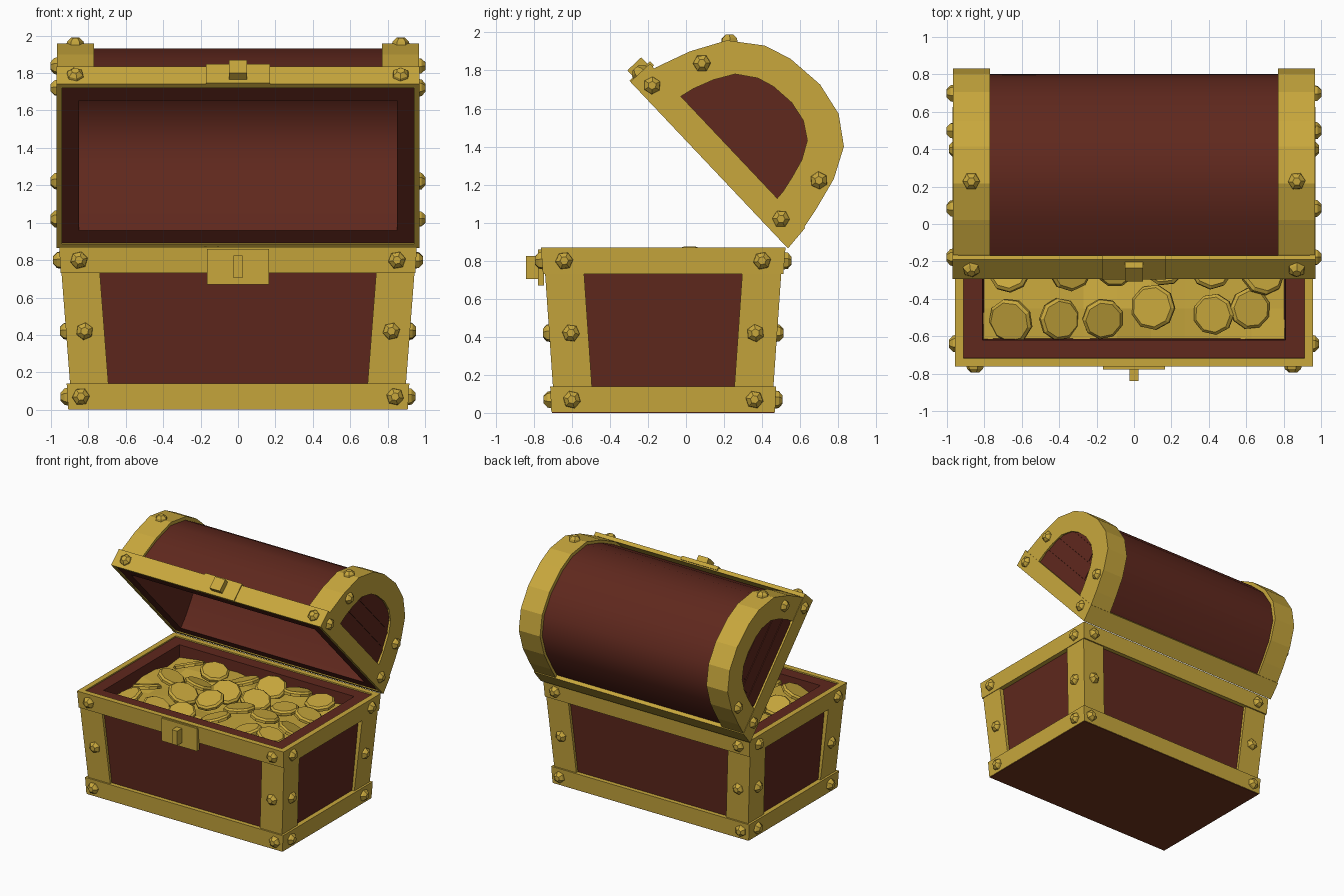
import bpy, bmesh, math, random
from mathutils import Matrix, Vector

if "Cube" in bpy.data.objects:
    bpy.data.objects.remove(bpy.data.objects["Cube"])

random.seed(4)


def material(name, rgb):
    m = bpy.data.materials.new(name)
    m.diffuse_color = (*rgb, 1)
    m.use_nodes = True
    m.node_tree.nodes["Principled BSDF"].inputs["Base Color"].default_value = m.diffuse_color
    return m


GOLD = material("gold", (0.58, 0.39, 0.046))
WOOD = material("red wood", (0.115, 0.021, 0.0125))
BROWN = material("brown wood", (0.16, 0.035, 0.012))

BASE = Matrix.Translation((0, -0.12, 0))
LID = Matrix.Translation((0, 0.125, 1.299)) @ Matrix.Rotation(-math.radians(46.6), 4, 'X')


def build(name, parts, mat, M=Matrix(), smooth=False):
    """Make one object from a list of (verts, faces) parts."""
    bm = bmesh.new()
    for verts, faces in parts:
        vs = [bm.verts.new(M @ Vector(v)) for v in verts]
        for f in faces:
            bm.faces.new([vs[i] for i in f])
    bmesh.ops.remove_doubles(bm, verts=bm.verts, dist=1e-4)
    bmesh.ops.recalc_face_normals(bm, faces=bm.faces)
    me = bpy.data.meshes.new(name)
    bm.to_mesh(me)
    bm.free()
    me.materials.append(mat)
    ob = bpy.data.objects.new(name, me)
    bpy.context.collection.objects.link(ob)
    if smooth:
        bpy.ops.object.select_all(action='DESELECT')
        ob.select_set(True)
        bpy.context.view_layer.objects.active = ob
        bpy.ops.object.shade_smooth_by_angle(angle=math.radians(35))
    return ob


def loft(loops, caps=False, closed=True, cyclic=False):
    """Skin loops of equal length; closed joins each loop, cyclic joins last to first."""
    n, m = len(loops[0]), len(loops)
    verts = [p for l in loops for p in l]
    faces = []
    for j in range(m if cyclic else m - 1):
        a, b = j * n, (j + 1) % m * n
        for i in range(n if closed else n - 1):
            k = (i + 1) % n
            faces.append((a + i, a + k, b + k, b + i))
    if caps:
        faces += [tuple(range(n)), tuple(range((m - 1) * n, m * n))]
    return verts, faces


def rect(hx, hy, z):
    return [(-hx, -hy, z), (hx, -hy, z), (hx, hy, z), (-hx, hy, z)]


def frame(z0, z1, b, t, w):
    """Rectangular band, half sizes b at the bottom and t at the top, wall w."""
    return loft([rect(*b, z0), rect(*t, z1), rect(t[0] - w, t[1] - w, z1),
                 rect(b[0] - w, b[1] - w, z0)], cyclic=True)


def box(c, s):
    def r(z):
        return [(c[0] + x, c[1] + y, z) for x, y, _ in rect(s[0] / 2, s[1] / 2, 0)]
    return loft([r(c[2] - s[2] / 2), r(c[2] + s[2] / 2)], caps=True)


def disc(c, normal, r0, r1, h, n, spin=0.0):
    """Tapered n-sided disc standing on point c along the normal."""
    q = Vector(normal).to_track_quat('Z', 'Y')

    def ring(r, z):
        return [Vector(c) + q @ Vector((r * math.cos(spin + i * math.tau / n),
                                        r * math.sin(spin + i * math.tau / n), z)) for i in range(n)]
    return loft([ring(r0, 0), ring((r0 + r1) / 2 + 0.008, h * 0.6), ring(r1, h)], caps=True)


def rivet(c, normal):
    c = Vector(c) - Vector(normal).normalized() * 0.015
    return disc(c, normal, 0.05, 0.022, 0.05, 6, random.random())


# ---- Base: hollow wooden body with flat brown bottom
build("base_body", [loft([rect(.87, .55, .008), rect(.915, .605, .86),
                          rect(.81, .5, .86), rect(.80, .49, .72)], caps=True)], WOOD, BASE)
build("base_bottom", [loft([rect(.905, .585, 0), rect(.905, .585, .006)], caps=True)], BROWN, BASE)
build("bottom_band", [frame(.004, .14, (.908, .588), (.916, .594), .06)], GOLD, BASE)
build("top_band", [frame(.73, .87, (.948, .632), (.956, .643), .045)], GOLD, BASE)

# ---- L-shaped corner posts
posts = []
for sx in (-1, 1):
    for sy in (-1, 1):
        def ell(X, Y, z, w=.205, t=.05):
            pts = [(X, Y), (X - w, Y), (X - w, Y - t), (X - t, Y - t), (X - t, Y - w), (X, Y - w)]
            return [(sx * x, sy * y, z) for x, y in pts]
        posts.append(loft([ell(.895, .577, .1), ell(.945, .622, .75)], caps=True))
build("corner_posts", posts, GOLD, BASE)

# ---- Rivets on all base faces
rivets = []
for sx in (-1, 1):
    for sy in (-1, 1):
        for x, y, hx, hy, z in ((.85, .52, .953, .64, .80), (.82, .485, .918, .598, .42),
                                (.84, .48, .913, .593, .07)):
            rivets += [rivet((sx * x, sy * hy, z), (0, sy, 0)),
                       rivet((sx * hx, sy * y, z), (sx, 0, 0))]
build("base_rivets", rivets, GOLD, BASE)

# ---- Clasp on the base
build("lock_plate", [box((0, -.762, .765), (.33, .03, .19))], GOLD)
build("lock_staple", [box((0, -.805, .765), (.05, .07, .12))], GOLD)

# ---- Treasure: uneven gold bed and loose coins
nx, ny = 9, 6
bed = [[(-.808 + 1.616 * i / nx, -.497 + .994 * j / ny, .755 + random.uniform(-.015, .03))
        for i in range(nx + 1)] for j in range(ny + 1)]
build("gold_bed", [loft(bed, closed=False)], GOLD, BASE)
coins = []
for j in range(4):
    for i in range(6):
        x = -.64 + i * .256 + random.uniform(-.045, .045)
        y = -.36 + j * .24 + random.uniform(-.035, .035)
        tilt = (random.uniform(-.42, .42), random.uniform(-.42, .42), 1)
        r = random.uniform(.11, .125)
        coins.append(disc((x, y, .775 + random.uniform(0, .035)), tilt, r, r - .015, .035, 9, i + j))
build("coins", coins, GOLD, BASE)

# ---- Lid: arch profile shared by shell and bands
ARCH = [(.595, 0), (.585, .1), (.55, .25), (.499, .425), (.411, .582), (.267, .68), (.088, .715),
        (-.117, .695), (-.259, .645), (-.417, .519), (-.509, .337), (-.571, .148), (-.6, 0)]


def arch(x, sy=1.0, sz=1.0, dz=0.0):
    return [(x, y * sy, z * sz + dz) for y, z in ARCH]


build("lid_shell", [loft([arch(-.95, .96, .945, .008), arch(.95, .96, .945, .008)], True, False),
                    loft([arch(-.85, .8, .84, .008), arch(.85, .8, .84, .008)], True, False),
                    loft([[(-X, -f, .008), (X, -f, .008), (X, b, .008), (-X, b, .008)]
                          for X, f, b in ((.95, .576, .5712), (.85, .48, .476))])],
      WOOD, LID, smooth=True)
build("lid_rim", [loft([[(-x, -f, z), (x, -f, z), (x, b, z), (-x, b, z)] for x, f, b, z in
                        ((.97, .608, .598, 0), (.97, .606, .582, .14),
                         (.94, .575, .55, .14), (.94, .58, .57, 0))], cyclic=True)], GOLD, LID)

# ---- Gold end arches framing the wooden side panels
ends = [loft([arch(s * .77, .93, .93), arch(s * .77), arch(s * .967), arch(s * .967, .62, .575, .13),
              arch(s * .94, .62, .575, .13)], closed=False) for s in (-1, 1)]
build("lid_end_arches", ends, GOLD, LID)

# ---- Raised planks on the side panels
planks = [box((s * .948, 0, z), (.014, w, h)) for s in (-1, 1)
          for z, w, h in ((.2, .7, .12), (.33, .61, .12), (.455, .47, .11))]
build("lid_side_planks", planks, WOOD, LID)

# ---- Lid rivets and clasp
rivets = []
for s in (-1, 1):
    rivets += [rivet((s * .87, -.607, .07), (0, -1, 0)),
               rivet((s * .87, -.405, .525), (0, -.75, .66))]
    for y, z in ((-.515, .07), (-.42, .34), (.45, .364), (.46, .08)):
        rivets.append(rivet((s * .967, y, z), (s, 0, 0)))
build("lid_rivets", rivets, GOLD, LID)
build("lid_hasp", [box((0, -.6, .075), (.34, .03, .15)),
                   box((0, -.632, .08), (.095, .06, .10))], GOLD, LID)
